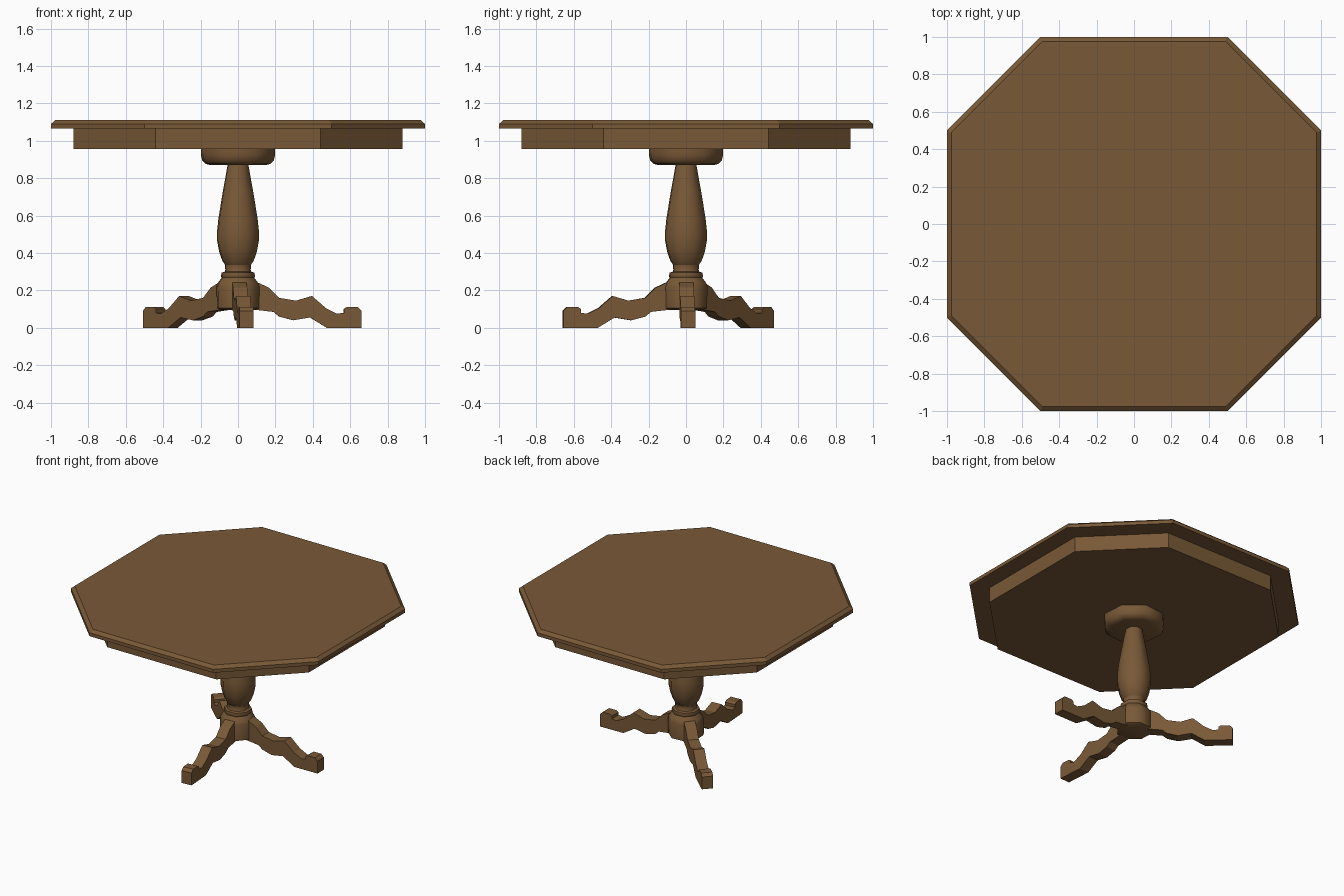
import bpy, bmesh, math
from mathutils import Matrix

if "Cube" in bpy.data.objects:
    bpy.data.objects.remove(bpy.data.objects["Cube"])

wood = bpy.data.materials.new("brown_wood")
wood.diffuse_color = (0.19, 0.10, 0.038, 1)
wood.use_nodes = True
wood.node_tree.nodes["Principled BSDF"].inputs["Base Color"].default_value = wood.diffuse_color


def finish(name, bm, smooth=None):
    bmesh.ops.recalc_face_normals(bm, faces=bm.faces[:])
    mesh = bpy.data.meshes.new(name)
    bm.to_mesh(mesh)
    bm.free()
    mesh.materials.append(wood)
    ob = bpy.data.objects.new(name, mesh)
    bpy.context.collection.objects.link(ob)
    if smooth:
        bpy.ops.object.select_all(action='DESELECT')
        ob.select_set(True)
        bpy.context.view_layer.objects.active = ob
        bpy.ops.object.shade_smooth_by_angle(angle=math.radians(smooth))
    return ob


def stack(name, rings, smooth=None):
    """Join equal-sized rings of points from bottom to top and cap both ends."""
    bm = bmesh.new()
    loops = [[bm.verts.new(p) for p in ring] for ring in rings]
    n = len(loops[0])
    for a, b in zip(loops, loops[1:]):
        for i in range(n):
            j = (i + 1) % n
            bm.faces.new((a[i], a[j], b[j], b[i]))
    bm.faces.new(loops[0])
    bm.faces.new(loops[-1])
    return finish(name, bm, smooth)


def table_ring(s, z):
    pts = [(1, -.5), (1, .5), (.5, 1), (-.5, 1), (-1, .5), (-1, -.5), (-.5, -1), (.5, -1)]
    return [(x * s, y * s, z) for x, y in pts]


def turned(name, profile, sides=8, turn=26.5):
    """Turned part; profile holds silhouette half-width and height."""
    rings = []
    for r, z in profile:
        angles = [math.radians(turn) + math.tau * i / sides for i in range(sides)]
        rings.append([(r * 1.05 * math.cos(a), r * 1.05 * math.sin(a), z) for a in angles])
    return stack(name, rings, smooth=50)


# Octagonal top with bevelled rim, and apron
stack("table_top", [table_ring(1, 1.065), table_ring(1, 1.09), table_ring(.977, 1.11)])
stack("apron", [table_ring(.88, .955), table_ring(.88, 1.066)])

# Turned pedestal
turned("collar", [(.15, .87), (.175, .877), (.192, .895), (.2, .925), (.2, .956)])
turned("column", [(.068, .335), (.085, .36), (.102, .41), (.112, .465), (.112, .52),
                  (.105, .585), (.083, .72), (.055, .875)])
turned("column_rings", [(.085, .265), (.092, .275), (.088, .295), (.072, .3),
                        (.068, .31), (.071, .336)])
turned("leg_hub", [(.09, .095), (.113, .105), (.115, .22), (.108, .24), (.086, .27)])

# Three scroll legs: side profile (distance, height) given width and turned outward
LEG = [(.06, .255), (.11, .24), (.165, .215), (.22, .16), (.31, .145), (.395, .17),
       (.47, .105), (.53, .075), (.565, .08), (.565, .1), (.58, .11), (.64, .11),
       (.66, .09), (.66, 0), (.475, 0), (.385, .055), (.295, .04), (.22, .06),
       (.19, .085), (.06, .1)]
for name, angle, length in (("right_leg", 1, 1), ("front_leg", -86, 1), ("back_left_leg", 137.5, .993)):
    leg = stack(name, [[(x * length, y, z) for x, z in LEG] for y in (-.038, .038)])
    leg.data.transform(Matrix.Rotation(math.radians(angle), 4, 'Z'))
